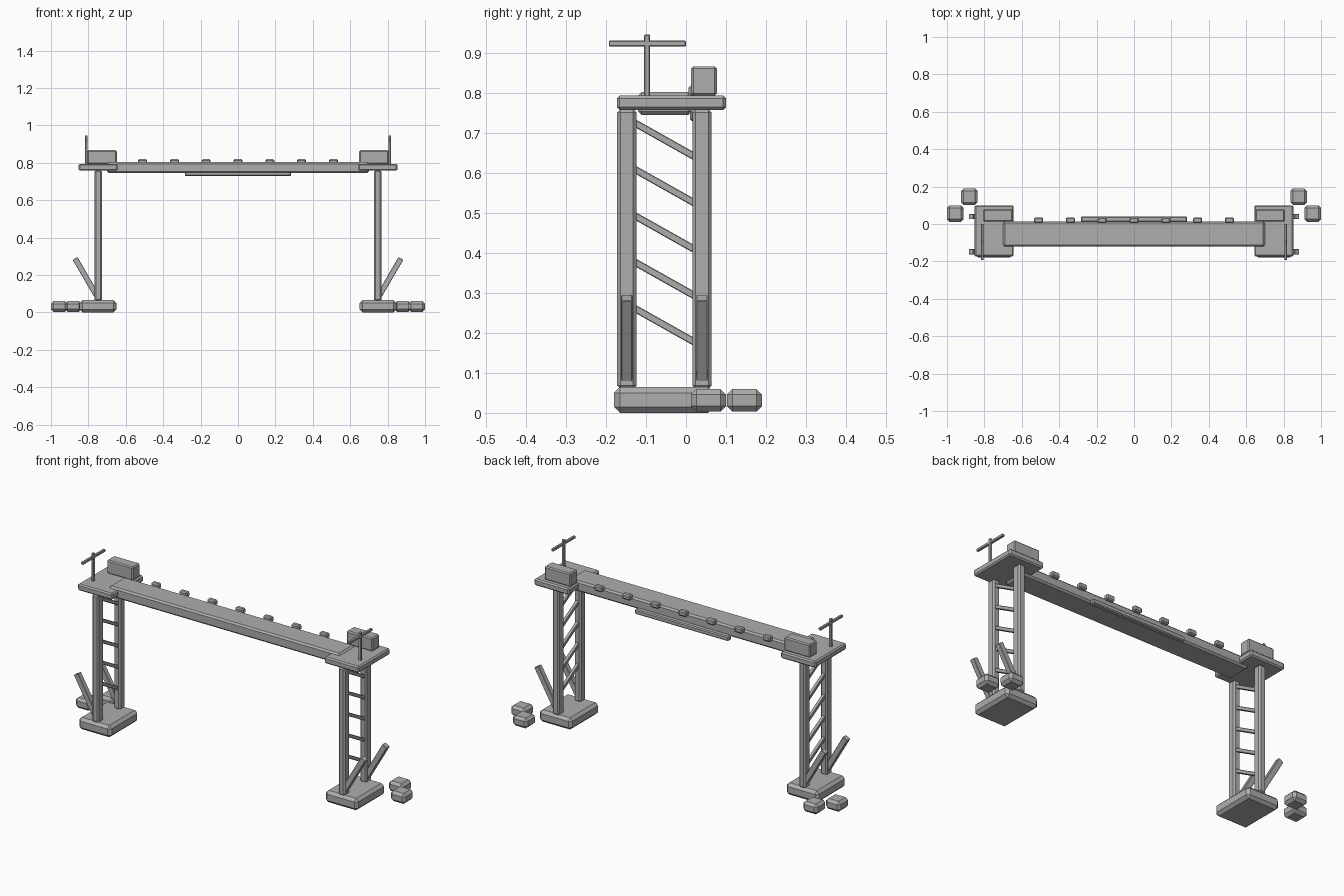
import bpy
import bmesh
from mathutils import Vector, Matrix

cube = bpy.data.objects.get("Cube")
if cube:
    bpy.data.objects.remove(cube, do_unlink=True)

grey = bpy.data.materials.new("plain grey")
grey.use_nodes = True
GREY = (0.42, 0.42, 0.42, 1)
grey.diffuse_color = GREY
grey.node_tree.nodes["Principled BSDF"].inputs["Base Color"].default_value = GREY


def make_object(name, bm, chamfer):
    if chamfer:
        bmesh.ops.bevel(bm, geom=bm.edges[:], offset=chamfer, segments=1,
                        affect='EDGES', clamp_overlap=True)
    bmesh.ops.recalc_face_normals(bm, faces=bm.faces[:])
    mesh = bpy.data.meshes.new(name)
    bm.to_mesh(mesh)
    bm.free()
    mesh.materials.append(grey)
    obj = bpy.data.objects.new(name, mesh)
    bpy.context.collection.objects.link(obj)
    return obj


def box(name, xs, ys, zs, chamfer=0.0):
    """Chamfered box spanning the given ranges."""
    lo, hi = Vector((xs[0], ys[0], zs[0])), Vector((xs[1], ys[1], zs[1]))
    bm = bmesh.new()
    bmesh.ops.create_cube(bm, size=1, matrix=Matrix.Translation((lo + hi) / 2)
                          @ Matrix.Diagonal((*(hi - lo), 1)))
    return make_object(name, bm, chamfer)


def bar(name, start, end, width, depth, chamfer=0.0):
    """Slanted rectangular bar: width across its slope, depth sideways."""
    start, end = Vector(start), Vector(end)
    along = (end - start).normalized()
    side = Vector((1, 0, 0)) if abs(along.x) < 1e-4 else Vector((0, 1, 0))
    across = along.cross(side)
    turn = Matrix((side, across, along)).transposed().to_4x4()
    bm = bmesh.new()
    bmesh.ops.create_cube(bm, size=1, matrix=Matrix.Translation((start + end) / 2)
                          @ turn @ Matrix.Diagonal((depth, width, (end - start).length, 1)))
    return make_object(name, bm, chamfer)


def tower_parts():
    # Footing, top deck and deck crate
    parts = [
        box("footing", (0.65, 0.847), (-0.18, 0.07), (0, 0.065), 0.015),
        box("deck", (0.643, 0.853), (-0.173, 0.1), (0.758, 0.794), 0.007),
        box("deck_crate", (0.648, 0.806), (0.013, 0.077), (0.793, 0.867), 0.006),
    ]
    # Legs with a slanted brace at each foot
    for name, y in (("front", -0.148), ("back", 0.04)):
        parts.append(box(name + "_leg", (0.727, 0.767), (y - 0.024, y + 0.024),
                         (0.06, 0.76), 0.008))
        parts.append(bar(name + "_brace", (0.747, y, 0.075), (0.871, y, 0.288),
                         0.03, 0.028, 0.002))
    # Slanted rungs between the legs
    for i in range(5):
        z = 0.684 - i * 0.116
        parts.append(bar("rung", (0.747, -0.135, z + 0.045), (0.747, 0.025, z - 0.045),
                         0.018, 0.018, 0.002))
    # Mast with its crossbar
    parts.append(box("mast", (0.804, 0.818), (-0.105, -0.09), (0.785, 0.946), 0.002))
    parts.append(box("mast_crossbar", (0.804, 0.818), (-0.193, 0.0), (0.917, 0.931), 0.002))
    # Loose blocks beside the footing
    parts.append(box("outer_block", (0.911, 1.0), (0.012, 0.1), (0.003, 0.06), 0.014))
    parts.append(box("rear_block", (0.836, 0.925), (0.102, 0.19), (0.003, 0.06), 0.014))
    return parts


def mirror_across_middle(obj):
    mod = obj.modifiers.new("Mirror", 'MIRROR')
    mod.use_axis = (True, False, False)
    mod.use_clip = False


# Pair of towers
for part in tower_parts():
    mirror_across_middle(part)

# Bridge beam with a lower rail and a row of studs on its back edge
box("beam", (-0.7, 0.7), (-0.12, 0.014), (0.745, 0.803), 0.009)
box("back_rail", (-0.284, 0.284), (0.01, 0.04), (0.73, 0.756), 0.005)
for i in range(-3, 4):
    box("beam_stud", (i * 0.17 - 0.024, i * 0.17 + 0.024), (0.006, 0.035),
        (0.79, 0.819), 0.006)
